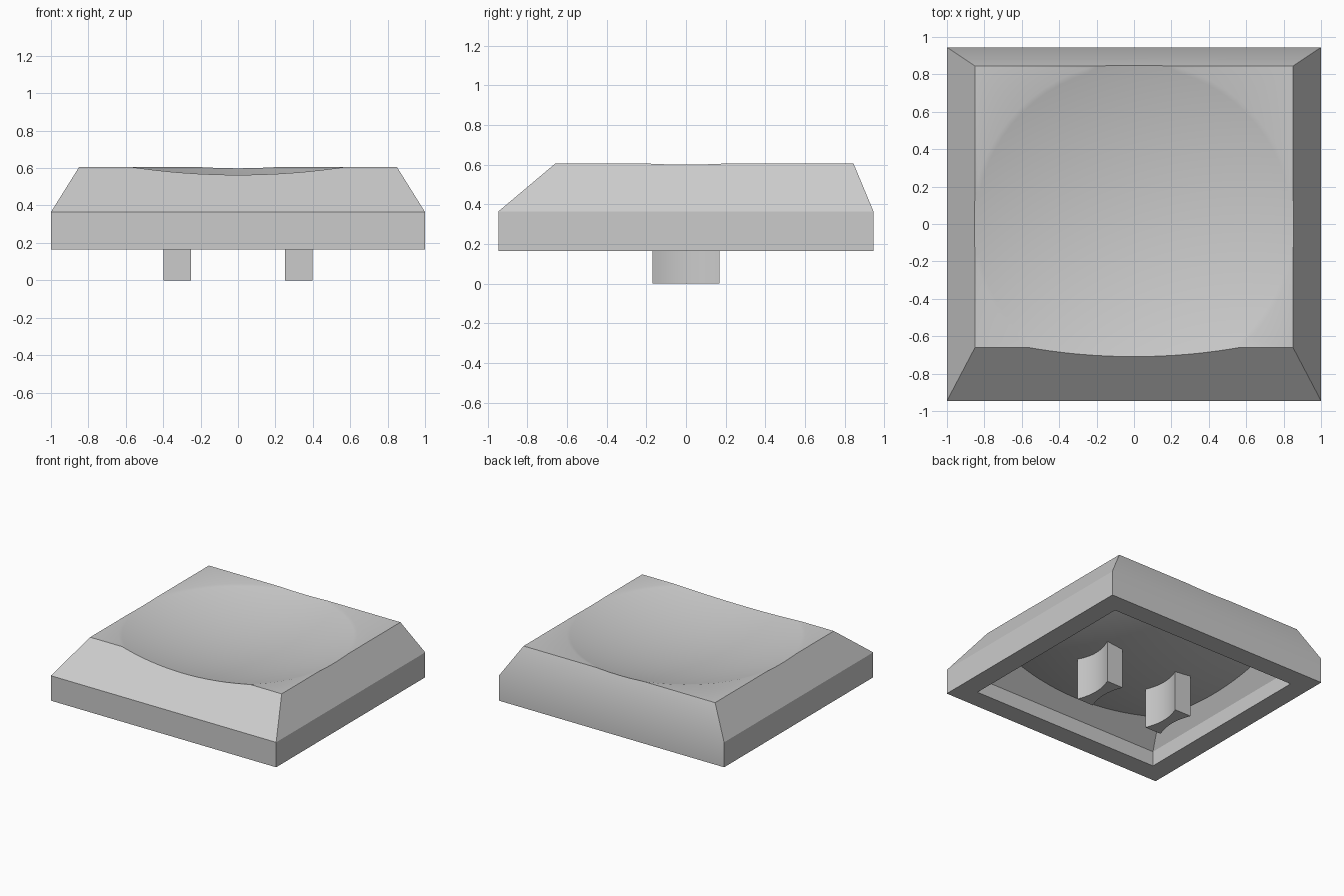
import bpy, bmesh, math

cube = bpy.data.objects.get("Cube")
if cube:
    bpy.data.objects.remove(cube, do_unlink=True)

# Single plain grey plastic
GREY = (0.6, 0.6, 0.6, 1)
plastic = bpy.data.materials.new("grey_plastic")
plastic.use_nodes = True
plastic.diffuse_color = GREY
plastic.node_tree.nodes["Principled BSDF"].inputs["Base Color"].default_value = GREY

DISH_R = 3.16      # sphere radius of the scooped top
DISH_EDGE = 0.87   # radius of the scoop where it meets the flat top


def new_object(name, bm):
    bmesh.ops.recalc_face_normals(bm, faces=bm.faces)
    mesh = bpy.data.meshes.new(name)
    bm.to_mesh(mesh)
    bm.free()
    mesh.materials.append(plastic)
    obj = bpy.data.objects.new(name, mesh)
    bpy.context.collection.objects.link(obj)
    return obj


def loft(name, rings):
    """Closed solid through rings of equal point count, bottom to top."""
    bm = bmesh.new()
    loops = [[bm.verts.new(p) for p in ring] for ring in rings]
    n = len(loops[0])
    for low, high in zip(loops, loops[1:]):
        for i in range(n):
            j = (i + 1) % n
            bm.faces.new((low[i], low[j], high[j], high[i]))
    bm.faces.new(loops[0][::-1])
    bm.faces.new(loops[-1])
    return new_object(name, bm)


def rectangle(x, front, back, z):
    return [(-x, front, z), (x, front, z), (x, back, z), (-x, back, z)]


def dish(name, rim_z):
    """Large sphere whose lowest part scoops below rim_z."""
    bm = bmesh.new()
    bmesh.ops.create_uvsphere(bm, u_segments=64, v_segments=128, radius=DISH_R)
    centre = rim_z + math.sqrt(DISH_R ** 2 - DISH_EDGE ** 2)
    bmesh.ops.translate(bm, verts=bm.verts, vec=(0, 0, centre))
    return new_object(name, bm)


def subtract(target, cutter):
    cutter.hide_render = True
    mod = target.modifiers.new("cut", "BOOLEAN")
    mod.operation = "DIFFERENCE"
    mod.solver = "EXACT"
    mod.object = cutter
    bpy.ops.object.select_all(action="DESELECT")
    bpy.context.view_layer.objects.active = target
    target.select_set(True)
    bpy.ops.object.modifier_apply(modifier=mod.name)
    bpy.data.objects.remove(cutter, do_unlink=True)


def smooth(obj):
    bpy.ops.object.select_all(action="DESELECT")
    bpy.context.view_layer.objects.active = obj
    obj.select_set(True)
    bpy.ops.object.shade_smooth_by_angle(angle=math.radians(30))


# Outer cap: straight skirt, sloped sides, scooped top
cap = loft("cap_shell", [
    rectangle(1.0, -0.945, 0.945, 0.165),
    rectangle(1.0, -0.945, 0.945, 0.365),
    rectangle(0.85, -0.66, 0.845, 0.605),
])
subtract(cap, dish("top_scoop_cutter", 0.605))

# Hollow underside following the outer form, with a bulging ceiling
hollow = loft("hollow_cutter", [
    rectangle(0.84, -0.785, 0.785, 0.1),
    rectangle(0.84, -0.785, 0.785, 0.285),
    rectangle(0.75, -0.614, 0.725, 0.43),
])
subtract(hollow, dish("ceiling_bulge_cutter", 0.43))
subtract(cap, hollow)
smooth(cap)

# Two mounting posts with waisted sides
STEPS = 10
HALF_DEPTH = 0.17


def post_outline(cx, z):
    side = []
    for i in range(STEPS + 1):
        t = 2 * i / STEPS - 1
        side.append((0.073 - 0.035 * (1 - t * t), t * HALF_DEPTH))
    right = [(cx + w, y, z) for w, y in side]
    left = [(cx - w, y, z) for w, y in reversed(side)]
    return right + left


for name, cx in (("left_post", 0.325), ("right_post", -0.325)):
    smooth(loft(name, [post_outline(cx, 0), post_outline(cx, 0.4)]))
